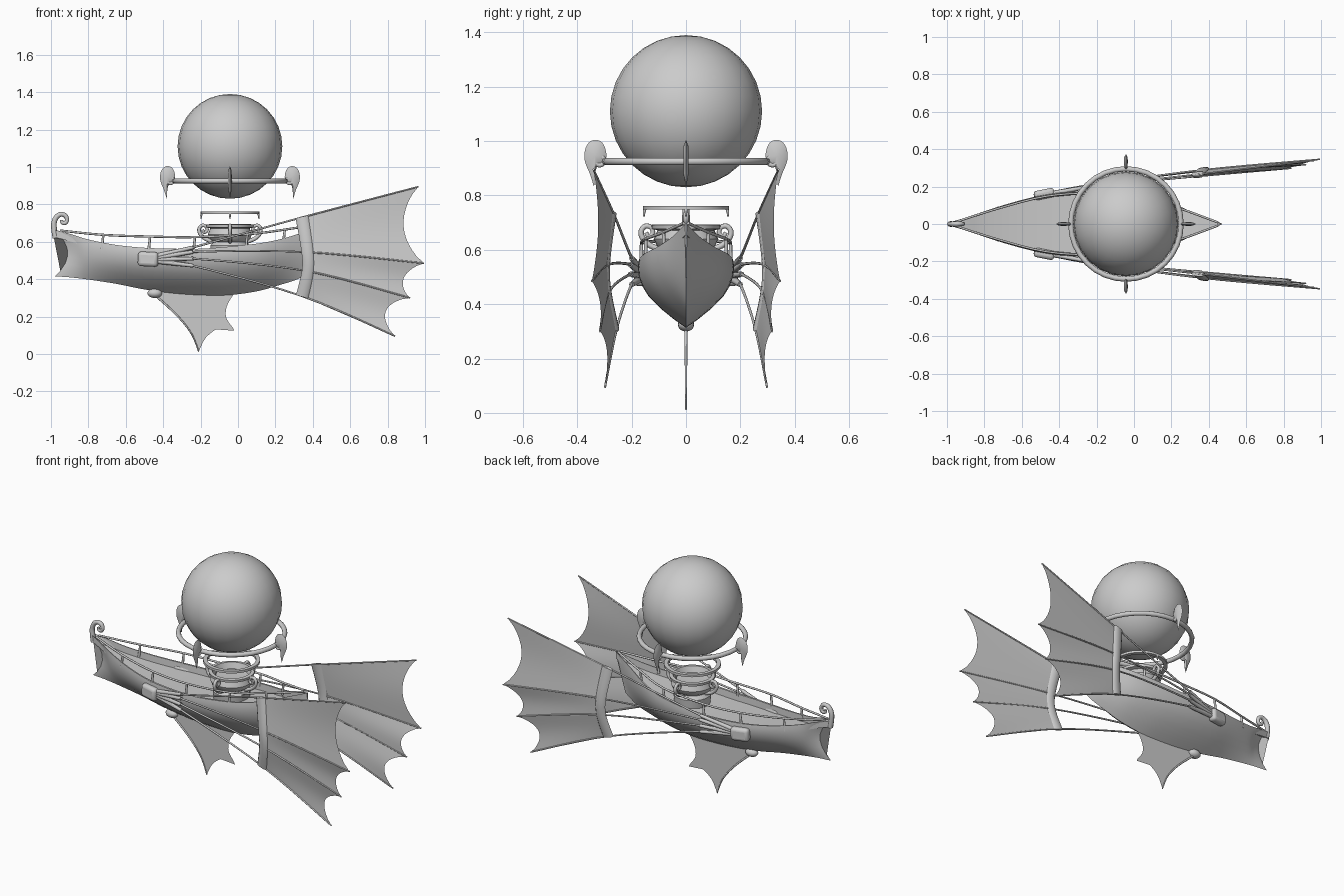
import bpy, bmesh, math
from mathutils import Vector

if "Cube" in bpy.data.objects:
    bpy.data.objects.remove(bpy.data.objects["Cube"])

CX = -0.043  # shared axis of balloon, rings and burner


def smooth_path(pts, n=4):
    """Catmull-Rom interpolation of tuples of any length."""
    out = []
    for i in range(len(pts) - 1):
        a, b, c, d = pts[max(i - 1, 0)], pts[i], pts[i + 1], pts[min(i + 2, len(pts) - 1)]
        for k in range(n):
            t = k / n
            out.append(tuple(0.5 * (2 * q + (r - p) * t + (2 * p - 5 * q + 4 * r - s) * t * t
                                    + (3 * q - p - 3 * r + s) * t ** 3) for p, q, r, s in zip(a, b, c, d)))
    return out + [tuple(pts[-1])]


def mesh_obj(name, verts, faces, angle=40):
    me = bpy.data.meshes.new(name)
    me.from_pydata(verts, [], faces)
    ob = bpy.data.objects.new(name, me)
    bpy.context.collection.objects.link(ob)
    bm = bmesh.new()
    bm.from_mesh(me)
    bmesh.ops.remove_doubles(bm, verts=bm.verts, dist=1e-5)
    bmesh.ops.recalc_face_normals(bm, faces=bm.faces)
    bm.to_mesh(me)
    bm.free()
    return shade(ob, angle)


def shade(ob, angle=40):
    bpy.ops.object.select_all(action='DESELECT')
    ob.select_set(True)
    bpy.context.view_layer.objects.active = ob
    bpy.ops.object.shade_smooth_by_angle(angle=math.radians(angle))
    return ob


def grid(name, rows, closed=False, angle=40):
    n = len(rows[0])
    faces = [(i * n + j, i * n + (j + 1) % n, (i + 1) * n + (j + 1) % n, (i + 1) * n + j)
             for i in range(len(rows) - 1) for j in range(n if closed else n - 1)]
    if closed:
        faces += [tuple(range(n)), tuple((len(rows) - 1) * n + j for j in range(n))]
    return mesh_obj(name, [p for r in rows for p in r], faces, angle)


def tube(name, pts, r0, r1=None, sides=8):
    """Round rod along a path, tapering from r0 to r1."""
    r1 = r0 if r1 is None else r1
    pts = [Vector(p) for p in pts]
    rows, side = [], None
    for i, p in enumerate(pts):
        t = (pts[min(i + 1, len(pts) - 1)] - pts[max(i - 1, 0)]).normalized()
        if side is None:
            side = t.orthogonal()
        side = (side - t * side.dot(t)).normalized()
        up = t.cross(side)
        r = r0 + (r1 - r0) * i / (len(pts) - 1)
        rows.append([p + r * (math.cos(a) * side + math.sin(a) * up)
                     for a in (2 * math.pi * k / sides for k in range(sides))])
    return grid(name, rows, True, 50)


def radial(r, z, a, off=0.0):
    return (CX + r * math.cos(a) - off * math.sin(a), r * math.sin(a) + off * math.cos(a), z)


def lathe(name, prof, n=32):
    return grid(name, [[radial(r, z, 2 * math.pi * k / n) for k in range(n + 1)] for r, z in prof])


def ring(name, R, r, z):
    bpy.ops.mesh.primitive_torus_add(major_radius=R, minor_radius=r, major_segments=32,
                                     minor_segments=10, location=(CX, 0, z))
    bpy.context.object.name = name
    shade(bpy.context.object)


def ball(name, r, loc, seg=24, rings=16):
    bpy.ops.mesh.primitive_uv_sphere_add(radius=r, segments=seg, ring_count=rings, location=loc)
    bpy.context.object.name = name
    return shade(bpy.context.object)


# Hull stations: x at keel, middle and top edge, half width, keel z, top z
stations = [(-.98, -.91, -.985, .010, .415, .665), (-.90, -.865, -.9, .035, .41, .643)]
stations += [(x, x, x, w, k, t) for x, w, k, t in [
    (-.8, .068, .398, .612), (-.65, .115, .375, .583), (-.5, .152, .345, .568), (-.35, .172, .325, .563),
    (-.2, .177, .315, .563), (-.05, .17, .315, .574), (.1, .148, .335, .59), (.22, .105, .368, .612),
    (.33, .055, .405, .645)]] + [(.41, .44, .47, .003, .46, .695)]
section = [(0, 0), (.12, .25), (.28, .53), (.45, .77), (.6, .9), (.75, .98), (.9, 1), (1, .98)]
rows = []
for xk, xm, xt, w, zk, zt in smooth_path(stations):
    half = []
    for t, f in section:
        x = xk * (1 - t) * (1 - 2 * t) + xm * 4 * t * (1 - t) + xt * t * (2 * t - 1)
        half.append((x, w * f, zk + (zt - zk) * t))
    half += [(xt, w * .91, zt), (xt, w * .89, zt - .04)]  # gunwale and deck edge
    rows.append(half + [(x, -y, z) for x, y, z in reversed(half[1:])])
grid("hull", rows, True)

# Bow scroll
curl = [(-.975, .62), (-.982, .66), (-.984, .70), (-.97, .733), (-.945, .747), (-.922, .738),
        (-.914, .716), (-.924, .7), (-.94, .702), (-.943, .716)]
tube("bow_scroll", smooth_path([(x, 0, z) for x, z in curl]), .016, .009)

# Balloon and its ring with four leaf-shaped hooks
ball("balloon", .28, (CX, 0, 1.11))
ring("balloon_ring", .295, .014, .925)
leaf = smooth_path([(.338, .83), (.354, .88), (.372, .925), (.372, .965), (.358, .994), (.333, 1.005),
                    (.308, .994), (.295, .965), (.294, .935), (.308, .915), (.327, .905), (.335, .875), (.338, .83)], 3)[:-1]
scroll = [(.09, .6), (.13, .615), (.158, .64), (.165, .668), (.15, .687), (.128, .682), (.122, .66), (.138, .65), (.147, .664)]
for k in range(4):
    a = k * math.pi / 2
    lens = [[radial(.334 + (r - .334) * s, .945 + (z - .945) * s, a, o) for r, z in leaf]
            for s, o in ((.01, -.01), (.6, -.009), (1, 0), (.6, .009), (.01, .01))]
    grid("ring_hook", lens, True, 50)
    eye = [radial(.318 + .017 * math.cos(t), .928 + .017 * math.sin(t), a)
           for t in (i * math.pi / 6 for i in range(13))]
    tube("hook_eye", eye, .009)
    # Burner scrolls and prongs of the small ring
    tube("burner_scroll", smooth_path([radial(r, z, a) for r, z in scroll]), .011, .008)
    tube("ring_prong", [radial(.15, .755, a), radial(.154, .74, a), radial(.155, .722, a)], .007, .003)

# Small ring and burner pot
lathe("burner_ring", [(.135, .748), (.158, .748), (.158, .762), (.135, .762), (.135, .748)])
lathe("burner_pot", [(0, .525), (.1, .525), (.105, .58), (.088, .6), (.108, .615), (.118, .64), (.108, .665),
                     (.105, .672), (.126, .677), (.128, .692), (.108, .694), (.095, .66), (0, .65)])

# Spars: start, bundle end, cuff, tip (x, y, z)
spars = [[(-.43, .165, .525), (-.24, .2, .57), (.34, .265, .73), (.965, .34, .895)],
         [(-.43, .165, .515), (-.24, .205, .546), (.36, .288, .545), (.995, .346, .485)],
         [(-.43, .165, .505), (-.24, .205, .51), (.36, .283, .445), (.92, .317, .3)],
         [(-.43, .165, .495), (-.24, .2, .472), (.34, .255, .31), (.84, .298, .095)]]
cuff = [((.308, .726), (.375, .742)), ((.338, .555), (.402, .55)), ((.342, .45), (.402, .43)), ((.31, .315), (.375, .297))]
rail = [(-.95, .012, .66), (-.72, .085, .637), (-.47, .148, .628), (-.23, .164, .625),
        (.05, .148, .64), (.25, .082, .665), (.45, .008, .698)]
for s in (1, -1):
    def m(p):
        return Vector((p[0], p[1] * s, p[2]))
    # Deck rails with posts
    tube("rail", smooth_path([m(p) for p in rail]), .006)
    for x, y, z in rail[1:-1]:
        tube("rail_post", [m((x, y, z)), m((x - .008, y, z - .075))], .006, .008)
    # Wing pivot block
    bpy.ops.mesh.primitive_cube_add(size=1, location=(-.48, .16 * s, .507), rotation=(0, .05, .2 * s))
    block = bpy.context.object
    block.name = "wing_pivot"
    block.scale = (.11, .05, .078)
    bpy.ops.object.transform_apply(location=False, rotation=False, scale=True)
    bev = block.modifiers.new("round", 'BEVEL')
    bev.width, bev.segments = .018, 3
    shade(block)
    # Wing spars with thick sleeves at the root
    for sp in spars:
        p = [m(q) for q in sp]
        tube("wing_spar", smooth_path(p, 6), .0065, .004)
        tube("spar_sleeve", [p[0], p[0].lerp(p[1], .5), p[1]], .013, .010)
    # Cloth cuff
    front = smooth_path([(c[0][0], sp[2][1], c[0][1]) for c, sp in zip(cuff, spars)])
    back = smooth_path([(c[1][0], sp[2][1] + .006, c[1][1]) for c, sp in zip(cuff, spars)])
    band = []
    for f, b in zip(front, back):
        f, b = m(f), m(b)
        mid, o = (f + b) / 2, Vector((0, .012, 0))
        q1, q2 = f.lerp(b, .15), f.lerp(b, .85)
        band.append([f, q1 + o * .8, mid + o, q2 + o * .8, b, q2 - o * .8, mid - o, q1 - o * .8])
    grid("wing_cuff", band, True, 50)
    # Scalloped membrane between neighbouring spars
    for i, depth in enumerate((.15, .12, .17)):
        a, b = spars[i], spars[i + 1]
        rows = []
        for j in range(13):
            v = j / 12
            p0 = m(a[2]).lerp(m(b[2]), v)
            p1 = m(a[3]).lerp(m(b[3]), v)
            reach = 1 - depth * (4 * v * (1 - v)) ** .8
            rows.append([p0.lerp(p1, u * reach) + Vector((0, -.01 * s * math.sin(math.pi * v) * u, 0))
                         for u in (k / 10 for k in range(11))])
        grid("wing_membrane", rows)

# Keel fin with its pivot and leading spar
lead = smooth_path([(-.45, 0, .32), (-.33, 0, .21), (-.25, 0, .11), (-.21, 0, .012)], 6)
edge = smooth_path([(-.21, .012), (-.17, .09), (-.095, .14), (-.02, .124), (-.062, .19), (-.06, .255), (-.02, .325)], 3)
rows = []
for j, (x, z) in enumerate(edge):
    q = lead[len(lead) - 1 - j]
    rows.append([Vector(q).lerp(Vector((x, 0, z)), u / 6) for u in range(7)])
rows.append([Vector((-.44 + .07 * u, 0, .345)) for u in range(7)])
grid("keel_fin", rows)
tube("fin_spar", lead, .006, .003)
pivot = ball("fin_pivot", .03, (-.445, 0, .325), 16, 10)
pivot.scale = (1.3, 1, .85)
